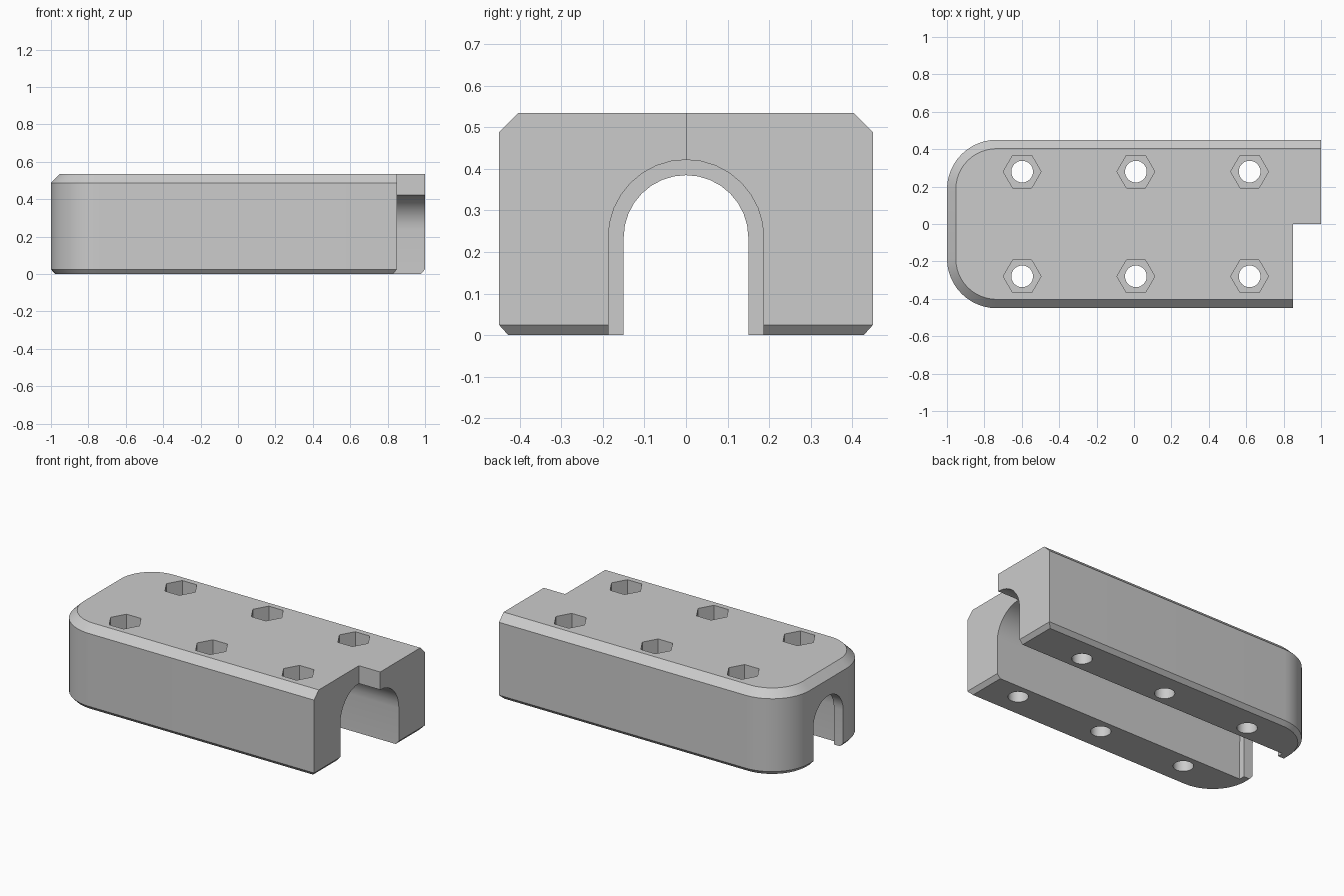
import bpy, bmesh, math

if "Cube" in bpy.data.objects:
    bpy.data.objects.remove(bpy.data.objects["Cube"])

grey = bpy.data.materials.new("plain_grey")
grey.diffuse_color = (0.6, 0.6, 0.6, 1)
grey.use_nodes = True
grey.node_tree.nodes["Principled BSDF"].inputs["Base Color"].default_value = grey.diffuse_color


def loft(name, rings):
    """Closed solid skinned through rings of equal point count."""
    bm = bmesh.new()
    loops = [[bm.verts.new(p) for p in r] for r in rings]
    n = len(loops[0])
    for a, b in zip(loops, loops[1:]):
        for i in range(n):
            j = (i + 1) % n
            bm.faces.new((a[i], a[j], b[j], b[i]))
    bm.faces.new(loops[0][::-1])
    bm.faces.new(loops[-1])
    bmesh.ops.recalc_face_normals(bm, faces=bm.faces)
    me = bpy.data.meshes.new(name)
    bm.to_mesh(me)
    bm.free()
    me.materials.append(grey)
    ob = bpy.data.objects.new(name, me)
    bpy.context.collection.objects.link(ob)
    return ob


def plan(z, side, end):
    """Stepped outline with two rounded left corners, inset at sides and right end."""
    R, steps = 0.265, 12
    r, cx, cy = R - side, -1 + R, 0.45 - R
    pts = [(1 - end, 0), (1 - end, 0.45 - side)]
    for start, sy in ((90, 1), (180, -1)):
        for i in range(steps + 1):
            a = math.radians(start + 90 * i / steps)
            pts.append((cx + r * math.cos(a), sy * cy + r * math.sin(a)))
    pts += [(0.85 - end, -0.45 + side), (0.85 - end, 0)]
    return [(x, y, z) for x, y in pts]


def arch(x, r):
    """Arch section of the channel at position x."""
    pts = [(x, r, -0.1)]
    for i in range(17):
        a = math.pi * i / 16
        pts.append((x, r * math.cos(a), 0.235 + r * math.sin(a)))
    return pts + [(x, -r, -0.1)]


def disc(cx, cy, z, r, n):
    return [(cx + r * math.cos(2 * math.pi * i / n),
             cy + r * math.sin(2 * math.pi * i / n), z) for i in range(n)]


# Body with chamfered bottom and top edges
body = loft("clamp_body", [plan(0, 0.0225, 0.0225), plan(0.025, 0, 0),
                           plan(0.488, 0, 0), plan(0.535, 0.047, 0)])

# Channel, with a narrower lip at the rounded end
cutters = [loft("channel_cutter", [arch(-0.935, 0.187), arch(1.2, 0.187)]),
           loft("lip_cutter", [arch(-1.2, 0.15), arch(-0.8, 0.15)])]

# Bolt holes with hexagonal pockets
for x in (-0.598, 0.01, 0.618):
    for y in (-0.28, 0.28):
        cutters.append(loft("bolt_hole_cutter", [disc(x, y, -0.1, 0.058, 32), disc(x, y, 0.6, 0.058, 32)]))
        cutters.append(loft("hex_pocket_cutter", [disc(x, y, 0.335, 0.101, 6), disc(x, y, 0.6, 0.101, 6)]))

bpy.context.view_layer.objects.active = body
body.select_set(True)
for c in cutters:
    c.hide_render = True
    m = body.modifiers.new("cut", 'BOOLEAN')
    m.operation, m.solver, m.object = 'DIFFERENCE', 'EXACT', c
    bpy.ops.object.modifier_apply(modifier=m.name)
for c in cutters:
    bpy.data.objects.remove(c)

bpy.ops.object.shade_smooth_by_angle(angle=math.radians(25))
